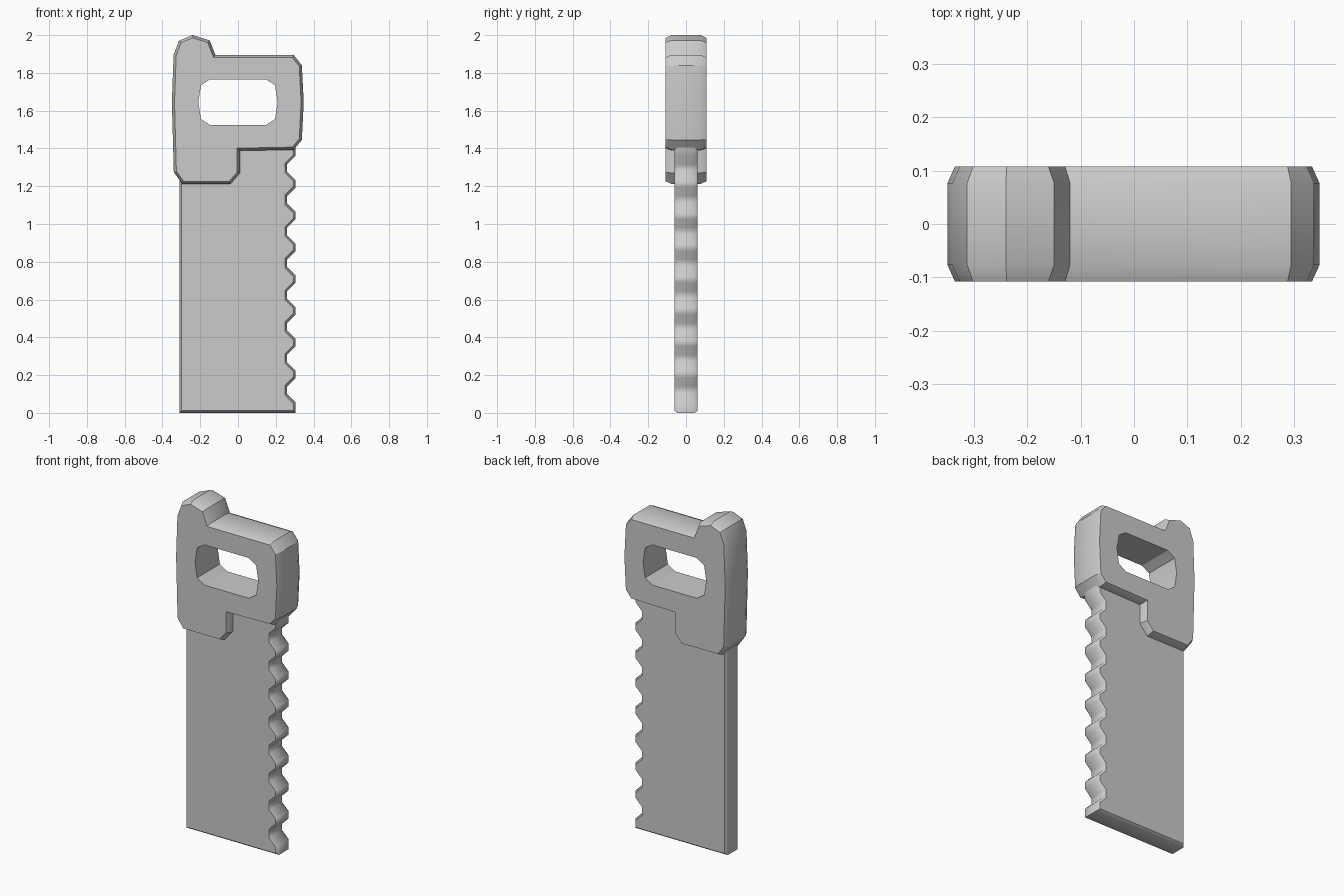
import bpy, bmesh, math
from mathutils import Vector
from mathutils.geometry import tessellate_polygon

if "Cube" in bpy.data.objects:
    bpy.data.objects.remove(bpy.data.objects["Cube"])


def inset(pts, d):
    """Mitred inward offset of a counter-clockwise outline."""
    out = []
    for i, p in enumerate(pts):
        a = (p - pts[i - 1]).normalized()
        b = (pts[(i + 1) % len(pts)] - p).normalized()
        na, nb = Vector((-a.y, a.x)), Vector((-b.y, b.x))
        out.append(p + (na + nb) * d / (1 + na.dot(nb)))
    return out


def plate(name, outline, half, edge, depth, hole=None, angle=30):
    """Plate in the XZ plane with chamfered rim and optional straight hole."""
    pts = [Vector(p) for p in outline]
    small = inset(pts, edge)
    bm = bmesh.new()

    def ring(loop, y):
        return [bm.verts.new((p.x, y, p.y)) for p in loop]

    def bridge(rings):
        for r, s in zip(rings, rings[1:]):
            for i in range(len(r)):
                j = (i + 1) % len(r)
                bm.faces.new((r[i], r[j], s[j], s[i]))

    rings = [ring(small, -half), ring(pts, depth - half),
             ring(pts, half - depth), ring(small, half)]
    bridge(rings)
    loops = [small]
    front, back = list(rings[0]), list(rings[-1])
    if hole:
        hp = [Vector(p) for p in hole]
        hr = [ring(hp, -half), ring(hp, half)]
        bridge(hr)
        loops.append(hp)
        front += hr[0]
        back += hr[1]
    for tri in tessellate_polygon([[p.to_3d() for p in l] for l in loops]):
        for cap in (front, back):
            bm.faces.new([cap[i] for i in tri])
    bmesh.ops.recalc_face_normals(bm, faces=bm.faces[:])
    me = bpy.data.meshes.new(name)
    bm.to_mesh(me)
    bm.free()
    ob = bpy.data.objects.new(name, me)
    bpy.context.collection.objects.link(ob)
    bpy.ops.object.select_all(action='DESELECT')
    ob.select_set(True)
    bpy.context.view_layer.objects.active = ob
    bpy.ops.object.shade_smooth_by_angle(angle=math.radians(angle))
    return ob


# Grip with finger hole and thumb horn
grip = [(-0.295, 1.212), (-0.04, 1.212), (0.01, 1.27), (0.01, 1.388),
        (0.295, 1.393), (0.338, 1.445), (0.348, 1.645), (0.338, 1.84),
        (0.295, 1.895), (-0.12, 1.895), (-0.15, 1.972), (-0.24, 2.0),
        (-0.313, 1.97), (-0.341, 1.895), (-0.35, 1.645), (-0.34, 1.275)]
quarter = [(0.21, 1.645), (0.196, 1.735), (0.148, 1.766)]
upper = quarter + [(-x, z) for x, z in quarter[::-1]]
finger_hole = upper + [(x, 3.29 - z) for x, z in upper[-2:0:-1]]
plate("handle", grip, 0.108, 0.014, 0.031, finger_hole)

# Blade with repeating blunt teeth along the right edge
blade = [(-0.31, 0), (0.305, 0)]
for i in range(8):
    z = i * 0.168
    blade += [(0.305, z + 0.055), (0.26, z + 0.1),
              (0.26, z + 0.14), (0.305, z + 0.185)]
blade += [(0.305, 1.425), (-0.31, 1.425)]
plate("blade", blade, 0.062, 0.012, 0.016, angle=50)
